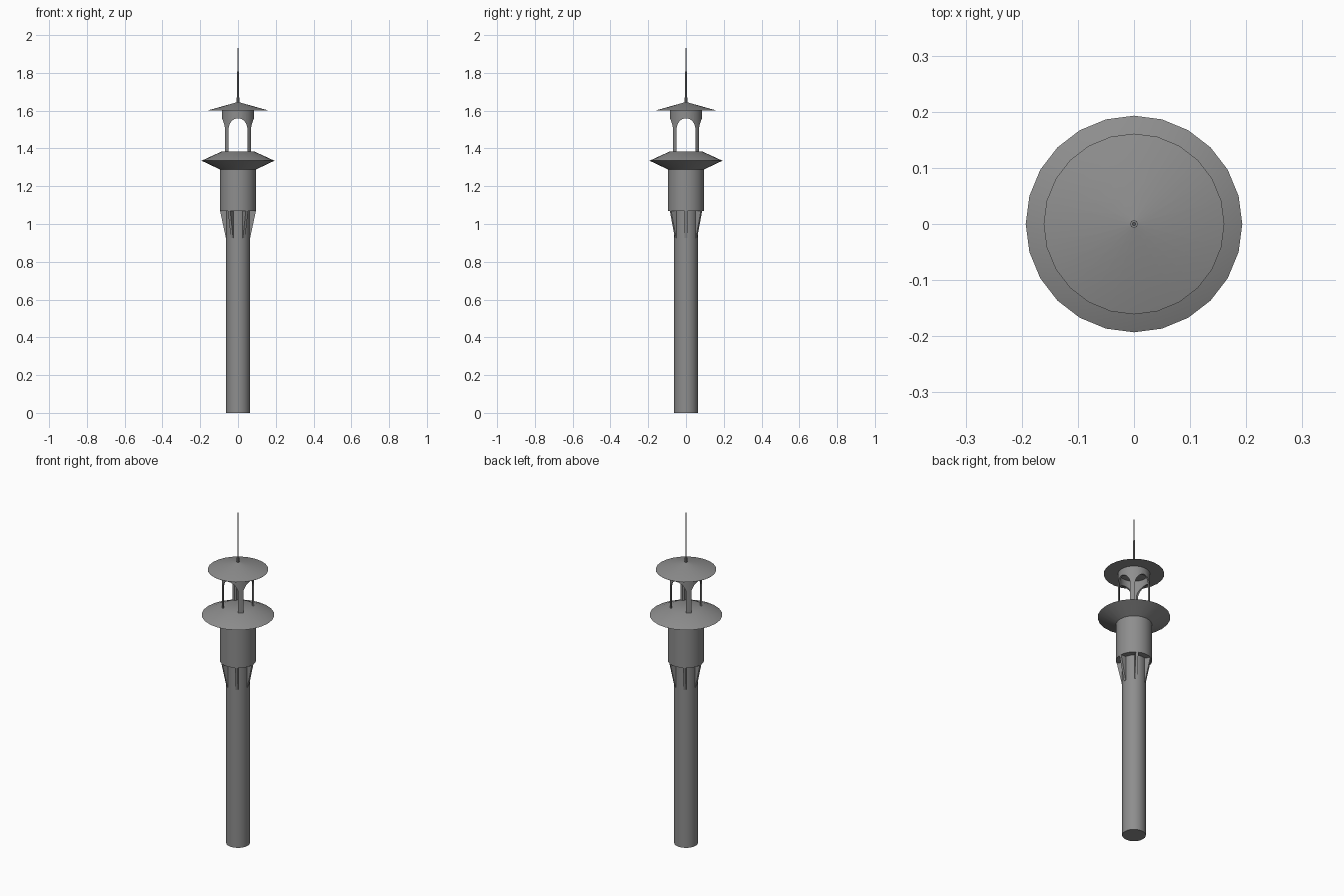
import bpy
import math

if "Cube" in bpy.data.objects:
    bpy.data.objects.remove(bpy.data.objects["Cube"])

SIDES = 24
grey = bpy.data.materials.new("dark_grey")
grey.diffuse_color = (0.27, 0.27, 0.27, 1)
grey.use_nodes = True
grey.node_tree.nodes["Principled BSDF"].inputs["Base Color"].default_value = grey.diffuse_color


def make(name, verts, faces):
    mesh = bpy.data.meshes.new(name)
    mesh.from_pydata(verts, [], faces)
    mesh.materials.append(grey)
    obj = bpy.data.objects.new(name, mesh)
    bpy.context.collection.objects.link(obj)
    return obj


def smooth(obj):
    bpy.ops.object.select_all(action='DESELECT')
    obj.select_set(True)
    bpy.context.view_layer.objects.active = obj
    bpy.ops.object.shade_smooth_by_angle(angle=math.radians(25))


def lathe(name, profile, n=SIDES, closed=False):
    """Spin (radius, z) points, listed bottom to top, around the z axis."""
    verts = [(r * math.cos(2 * math.pi * i / n), r * math.sin(2 * math.pi * i / n), z)
             for r, z in profile for i in range(n)]
    m = len(profile)
    faces = []
    for k in range(m if closed else m - 1):
        a, b = k * n, (k + 1) % m * n
        for i in range(n):
            j = (i + 1) % n
            faces.append((a + i, a + j, b + j, b + i))
    if not closed:
        faces.append(tuple(reversed(range(n))))
        faces.append(tuple(range((m - 1) * n, m * n)))
    obj = make(name, verts, faces)
    smooth(obj)
    return obj


def prism(name, outline, half, angle):
    """Extrude an (x, z) outline by half each way in y, then turn it about z."""
    n = len(outline)
    verts = [(x, y, z) for y in (-half, half) for x, z in outline]
    faces = [tuple(range(n)), tuple(reversed(range(n, 2 * n)))]
    faces += [(i, i + n, (i + 1) % n + n, (i + 1) % n) for i in range(n)]
    obj = make(name, verts, faces)
    obj.rotation_euler.z = angle
    return obj


# Shaft, drum and double-cone balcony
lathe("shaft", [(0.063, 0), (0.063, 1.08)])
lathe("drum", [(0.096, 1.068), (0.096, 1.292)])
lathe("balcony", [(0.096, 1.289), (0.193, 1.335), (0.086, 1.384)])

# Six tapered brackets under the drum
for i in range(6):
    prism(f"bracket_{i + 1}", [(0.058, 0.925), (0.064, 0.925), (0.095, 1.07), (0.058, 1.07)],
          0.007, i * math.pi / 3)

# Thin-walled lantern with an arch cut through on both axes
lantern = lathe("lantern", [(0.086, 1.382), (0.086, 1.602), (0.077, 1.602), (0.077, 1.382)], closed=True)
arch = [(-0.05, 1.37), (0.05, 1.37)]
arch += [(0.05 * math.cos(math.pi * i / 14), 1.5 + 0.06 * math.sin(math.pi * i / 14)) for i in range(15)]
for i in range(2):
    cutter = prism(f"arch_cutter_{i + 1}", arch, 0.2, i * math.pi / 2)
    cutter.hide_render = True
    mod = lantern.modifiers.new("arch", 'BOOLEAN')
    mod.operation = 'DIFFERENCE'
    mod.solver = 'EXACT'
    mod.object = cutter
    bpy.context.view_layer.objects.active = lantern
    bpy.ops.object.modifier_apply(modifier=mod.name)
    bpy.data.objects.remove(cutter)
smooth(lantern)

# Roof cone and stepped mast
lathe("roof", [(0.161, 1.6), (0.161, 1.601), (0.004, 1.645)])
lathe("mast_base", [(0.007, 1.638), (0.007, 1.67)], 8)
lathe("mast_lower", [(0.004, 1.665), (0.004, 1.807)], 8)
lathe("mast_upper", [(0.0025, 1.805), (0.0025, 1.933)], 8)
lathe("mast_tip", [(0.001, 1.93), (0.0008, 2.0)], 8)
